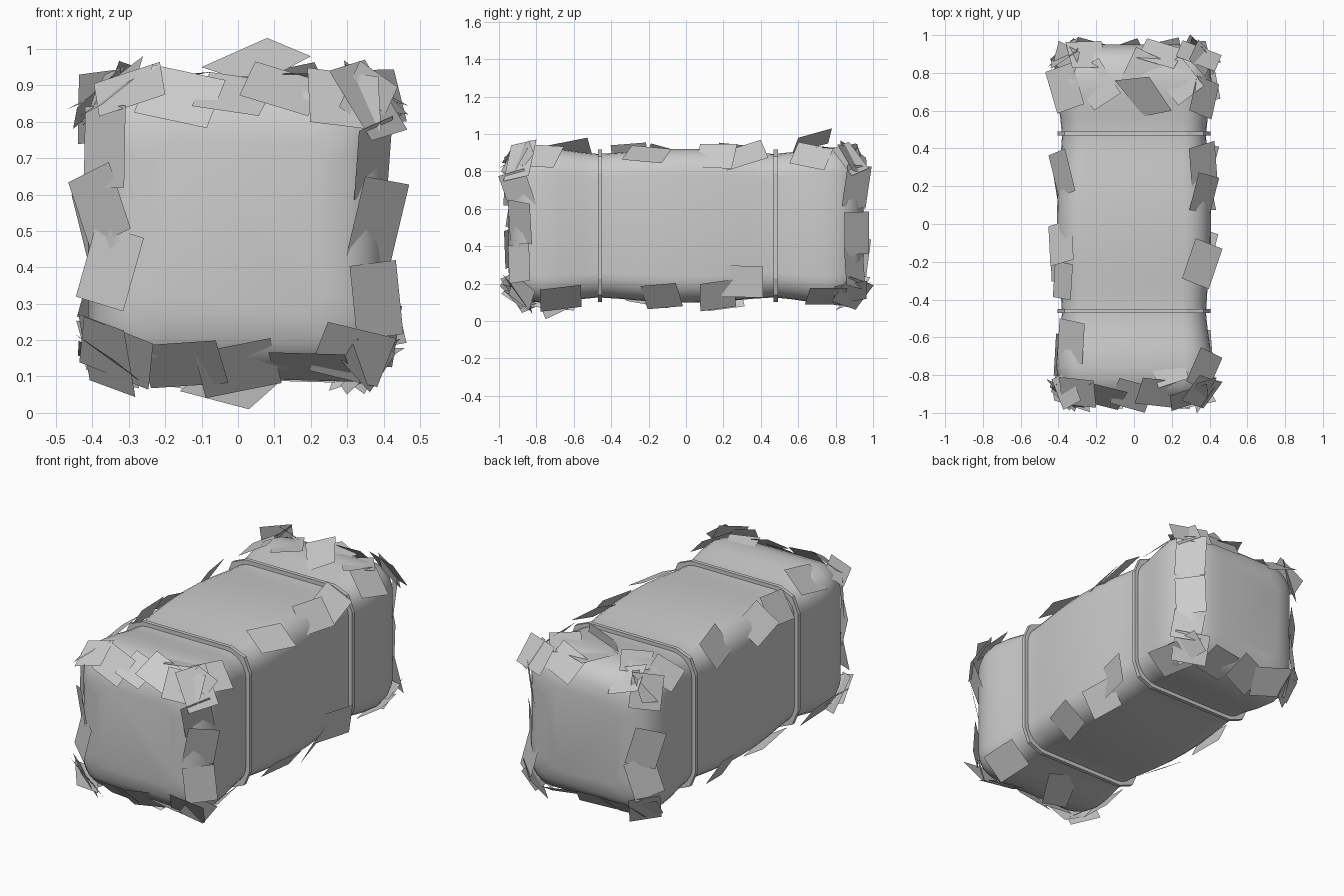
import bpy, bmesh, math, random
from mathutils import Vector, Matrix

if "Cube" in bpy.data.objects:
    bpy.data.objects.remove(bpy.data.objects["Cube"])

random.seed(7)
CZ = 0.51  # height of the bale's long axis


def section(y, h, r, n):
    """Rounded square outline in the xz plane."""
    pts = []
    for q, (sx, sz) in enumerate([(1, 1), (-1, 1), (-1, -1), (1, -1)]):
        for i in range(n + 1):
            a = math.pi / 2 * (q + i / n)
            pts.append(Vector((sx * (h - r) + r * math.cos(a), y,
                               CZ + sz * (h - r) * 1.01 + r * math.sin(a))))
    return pts


def finish(name, bm):
    me = bpy.data.meshes.new(name)
    bm.to_mesh(me)
    bm.free()
    ob = bpy.data.objects.new(name, me)
    bpy.context.collection.objects.link(ob)
    return ob


def loft(name, rings, closed=False):
    bm = bmesh.new()
    vr = [[bm.verts.new(p) for p in ring] for ring in rings]
    pairs = list(zip(vr, vr[1:])) + ([(vr[-1], vr[0])] if closed else [])
    for a, b in pairs:
        for i in range(len(a)):
            j = (i + 1) % len(a)
            bm.faces.new((a[i], a[j], b[j], b[i]))
    if not closed:
        bm.faces.new(vr[0])
        bm.faces.new(vr[-1])
    bmesh.ops.recalc_face_normals(bm, faces=bm.faces)
    return finish(name, bm)


# Bale body: pinched where the straps sit, rounded at the ends
half = [(0, .408), (.12, .406), (.25, .398), (.36, .388), (.47, .381), (.56, .39),
        (.66, .405), (.75, .412), (.82, .403), (.87, .384), (.91, .352), (.935, .31), (.95, .24)]
profile = [(-y, h) for y, h in reversed(half[1:])] + half
body = loft("bale_body", [section(y, h, .14 * h / .41, 6) for y, h in profile])
body.data.shade_smooth()

# Two square-section straps
for name, y in (("front_strap", -.46), ("back_strap", .48)):
    loft(name, [section(y + dy, h, r, 2) for dy, h, r in
                ((-.011, .37, .09), (-.011, .404, .124), (.011, .404, .124), (.011, .37, .09))],
         closed=True)

# Loose straw cards, lying on the rounded edges
cards = bmesh.new()


def card(x, y, z, w=.21, d=.17, tilt=15, spin=20):
    p = Vector((x, y, z - CZ))
    core = Vector([max(-c, min(c, v)) for v, c in zip(p, (.28, .81, .28))])
    n = (p - core).normalized()
    pos = core + n * .13 + Vector((0, 0, CZ))
    side = Vector((0, 1, 0)) if abs(n.y) < .5 else (
        Vector((1, 0, 0)) if abs(n.x) < .5 else Vector((0, 0, 1)))
    v = n.cross(side).normalized()
    u = v.cross(n)
    rnd = lambda a: math.radians(random.uniform(-a, a))
    rot = (Matrix.Rotation(rnd(tilt), 3, u) @ Matrix.Rotation(rnd(tilt), 3, v)
           @ Matrix.Rotation(rnd(spin), 3, n))
    w *= random.uniform(.9, 1.1)
    cards.faces.new([cards.verts.new(pos + rot @ (u * a * w / 2 + v * b * d / 2))
                     for a, b in ((-1, -1), (1, -1), (1, 1), (-1, 1))])


# Cards around each end, given by x and z
front = [(-.30, .90), (-.16, .86), (-.01, .87), (.12, .90), (.29, .85), (.37, .70),
         (.40, .53), (.39, .31), (.31, .17), (-.33, .17), (-.15, .13), (-.36, .73),
         (-.39, .57), (-.34, .40), (0, .10), (.2, .11), (.37, .87), (-.38, .14)]
back = [(-.25, .89), (.14, .88), (.35, .88), (.35, .72), (.35, .47), (.37, .28),
        (.35, .14), (.15, .12), (-.05, .12), (-.22, .14), (-.37, .15), (-.36, .35),
        (-.37, .52), (-.38, .85)]
for x, z in front:
    card(x, -.90, z)
for x, z in back:
    card(x, .90, z)

# Cards on the four long edges and the top, given by position
right_side = [(.38, -.77, .89), (.36, -.21, .89), (.37, .16, .88), (.37, .31, .89), (.37, .67, .88),
              (.37, -.13, .13), (.37, .17, .14), (.42, .30, .21), (.37, .75, .13), (.36, -.67, .11)]
left_side = [(-.38, .27, .87), (-.38, -.1, .86), (-.38, -.3, .88), (-.33, -.62, .9),
             (-.37, .72, .89), (-.37, .2, .14), (-.37, -.2, .13), (-.37, -.7, .13)]
top = [(-.2, .74, .93), (.04, .80, .93), (.24, .76, .93), (.18, -.75, .93)]
for p in right_side + left_side:
    card(*p)
for p in top:
    card(*p, tilt=8, spin=40)

# Stray cards at the eight corners, two lifted at top and bottom
for sx in (-1, 1):
    for sy in (-1, 1):
        for sz in (-1, 1):
            card(sx * .36, sy * .88, CZ + sz * .36, .17, .13, 30, 90)
for quad in ([(.05, .57, .90), (.2, .60, .98), (.08, .78, 1.03), (-.10, .76, .95)],
             [(-.16, -.77, .06), (.03, -.75, .01), (.12, -.58, .09), (-.07, -.56, .13)]):
    cards.faces.new([cards.verts.new(p) for p in quad])
finish("straw_cards", cards)
